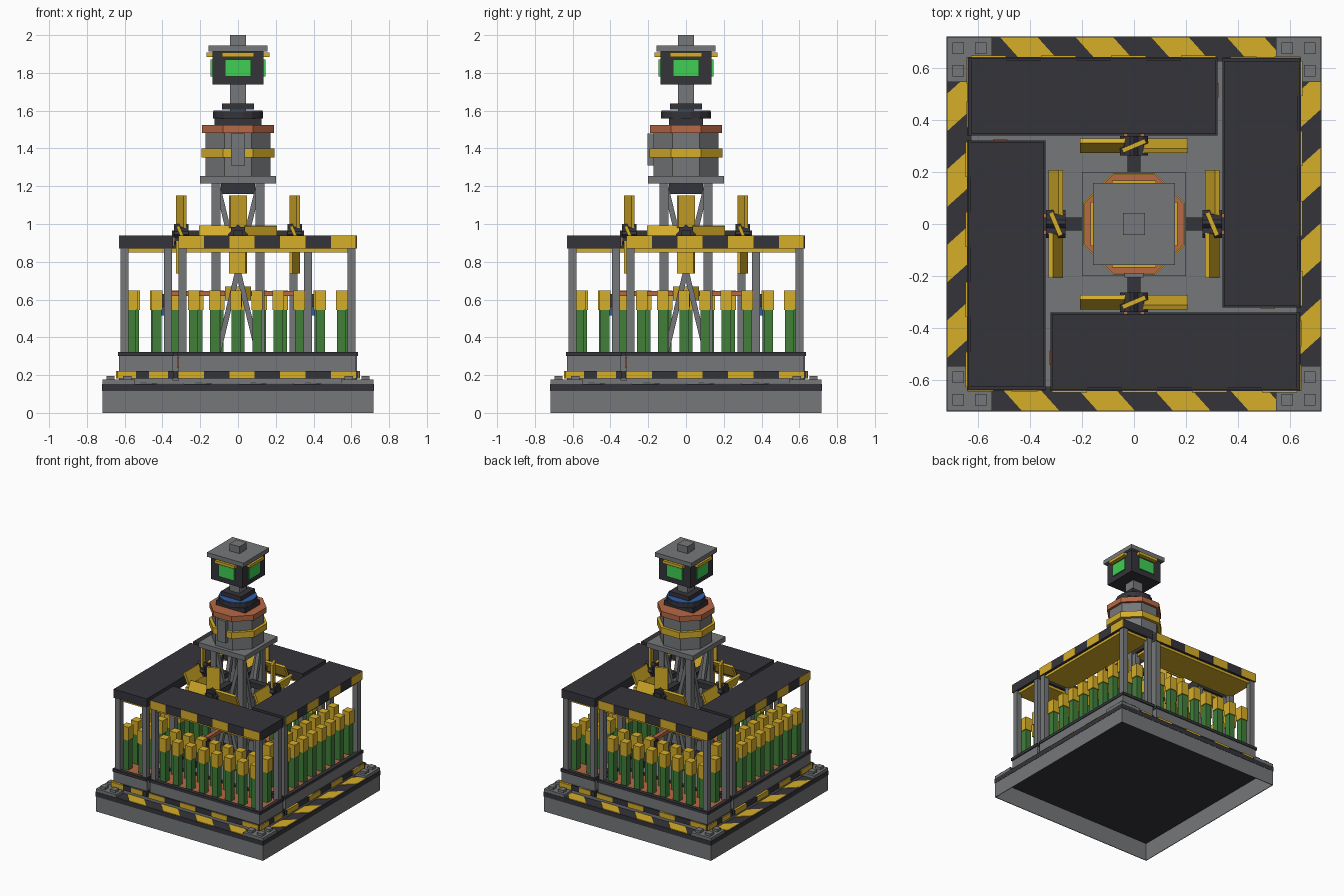
import bpy, bmesh, math
from mathutils import Matrix, Vector

cube = bpy.data.objects.get("Cube")
if cube:
    bpy.data.objects.remove(cube, do_unlink=True)


def material(name, r, g, b):
    m = bpy.data.materials.new(name)
    m.use_nodes = True
    m.diffuse_color = (r, g, b, 1)
    m.node_tree.nodes["Principled BSDF"].inputs["Base Color"].default_value = (r, g, b, 1)
    return m


GREY = material("steel grey", .18, .185, .19)
DARK = material("charcoal", .036, .034, .042)
YELLOW = material("hazard yellow", .67, .42, .022)
GREEN = material("stem green", .052, .21, .042)
RUST = material("rust", .47, .14, .06)
BLUE = material("water blue", .03, .11, .38)
SCREEN = material("screen green", .05, .62, .09)


def finish(name, mat, bm):
    mesh = bpy.data.meshes.new(name)
    bm.to_mesh(mesh)
    bm.free()
    mesh.materials.append(mat)
    obj = bpy.data.objects.new(name, mesh)
    bpy.context.collection.objects.link(obj)
    return obj


def box(x0, x1, y0, y1, z0, z1):
    """Matrix that turns a unit cube into the given box."""
    return (Matrix.Translation(((x0 + x1) / 2, (y0 + y1) / 2, (z0 + z1) / 2))
            @ Matrix.Diagonal((x1 - x0, y1 - y0, z1 - z0, 1)))


def slab(half, z0, z1):
    return box(-half, half, -half, half, z0, z1)


def beam(a, b, thick):
    a, b = Vector(a), Vector(b)
    turn = (b - a).to_track_quat('Z', 'Y').to_matrix().to_4x4()
    return (Matrix.Translation((a + b) / 2) @ turn
            @ Matrix.Diagonal((thick, thick, (b - a).length, 1)))


def make(name, mat, blocks, turns=4):
    """One object from cubes, repeated in quarter turns about the centre."""
    bm = bmesh.new()
    for k in range(turns):
        turn = Matrix.Rotation(k * math.pi / 2, 4, 'Z')
        for block in blocks:
            bmesh.ops.create_cube(bm, size=1, matrix=turn @ block)
    return finish(name, mat, bm)


def prism(name, mat, apothem, z0, z1, sides=8):
    r = apothem / math.cos(math.pi / sides)
    bm = bmesh.new()
    bmesh.ops.create_cone(bm, cap_ends=True, segments=sides, radius1=r, radius2=r, depth=z1 - z0,
                          matrix=Matrix.Translation((0, 0, (z0 + z1) / 2))
                          @ Matrix.Rotation(math.pi / sides, 4, 'Z'))
    return finish(name, mat, bm)


def frame(x0, x1, y0, y1, z0, z1, w):
    return [box(x0, x1, y0, y0 + w, z0, z1), box(x0, x1, y1 - w, y1, z0, z1),
            box(x0, x0 + w, y0 + w, y1 - w, z0, z1), box(x1 - w, x1, y0 + w, y1 - w, z0, z1)]


# Base: hollow skirt, dark border, deck, corner plates with bolts
make("base_skirt", GREY, frame(-.717, .717, -.717, .717, 0, .142, .005), 1)
make("base_band", DARK, frame(-.719, .719, -.719, .719, .117, .153, .003), 1)
make("base_border", DARK, [slab(.715, .14, .153)], 1)
make("base_deck", GREY, [slab(.625, .15, .172)], 1)
make("corner_plates", GREY, [box(.545, .717, .545, .717, .15, .176)])
make("corner_bolts", GREY, [box(x - .022, x + .022, y - .022, y + .022, .17, .195)
                            for x in (.587, .675) for y in (.587, .675)])

# Slanted floor stripes along each border
shear = Matrix.Identity(4)
shear[0][1] = -.9
stripe = shear @ box(-.072, .072, -.045, .045, -.003, .003)
make("floor_stripes", YELLOW, [Matrix.Translation((-.4 + i * .29, y, .154)) @ stripe
                               for i in range(4) for y in (-.67, .67)], 2)

# Planter beds, laid out as a pinwheel
LEFT, RIGHT, FRONT, BACK = -.315, .626, -.629, -.345
make("planter_body", GREY, [box(LEFT, RIGHT, FRONT, BACK, .17, .302)])
make("planter_rim", DARK, frame(LEFT - .005, RIGHT + .008, FRONT - .005, BACK + .005, .3, .322, .03))
make("planter_soil", RUST, [box(LEFT + .02, RIGHT - .02, FRONT + .02, BACK - .02, .29, .312)])
make("planter_belt", DARK, [box(LEFT - .006, RIGHT + .012, FRONT - .012, BACK + .006, .183, .222)])
make("planter_inlet", RUST, [box(LEFT - .009, LEFT, -.54, -.485, .24, .295)])
STEP = (RIGHT - LEFT) / 7
starts = [LEFT + i * STEP for i in range(0, 7, 2)]
make("belt_stripes", YELLOW,
     [box(x, x + STEP, FRONT - .017, FRONT, .183, .222) for x in starts]
     + [box(RIGHT, RIGHT + .017, y, y + .1, .183, .222) for y in (FRONT - .01, -.47)])

# Planter posts and roofs
make("planter_posts", GREY, [box(x - .021, x + .021, y - .021, y + .021, .31, .88)
                             for x in (-.293, .6) for y in (-.6, -.37)])
make("roof_slab", DARK, [box(LEFT, RIGHT, FRONT, BACK, .87, .938)])
make("roof_lining", YELLOW, [box(LEFT + .02, RIGHT - .02, FRONT + .02, BACK - .02, .85, .872)])
make("roof_stripes", YELLOW, [box(x, x + STEP, FRONT - .002, FRONT + .002, .871, .937) for x in starts])

# Plants: two rows of stems with caps per bed
spots = [(-.235 + i * .112, y) for i in range(8) for y in (-.563, -.43)]
make("plant_stems", GREEN, [box(x - .024, x + .024, y - .024, y + .024, .3, .55) for x, y in spots])
make("plant_caps", YELLOW, [box(x - .03, x + .03, y - .03, y + .03, .545, .648) for x, y in spots])

# Feed pipes from a central manifold, with valves
prism("feed_manifold", YELLOW, .068, .595, .67)
make("feed_pipes", RUST, [box(-.015, .015, -.39, -.06, .618, .645)])
make("feed_valves", DARK, [box(-.022, .022, -.42, -.375, .56, .63)])
make("feed_nozzles", BLUE, [box(-.012, .012, -.405, -.38, .515, .56)])

# Lattice tower
make("tower_legs", GREY, [box(.093, .14, .093, .14, .17, 1.22)])
make("tower_braces", GREY, [beam((s * .105, -.115, .32), (-s * .105, -.115, 1.19), .028)
                            for s in (-1, 1)])
make("tower_neck", DARK, [slab(.09, 1.16, 1.22)], 1)
make("tower_platform", GREY, [slab(.2, 1.215, 1.253)], 1)

# Bladed wheels on arms between the tower and the beds
HUB = Vector((0, -.3, .945))
make("wheel_arms", DARK, [box(-.025, .025, -.35, -.1, .925, .965)])
make("wheel_hubs", DARK, [Matrix.Translation(HUB) @ Matrix.Rotation(a, 4, 'Y') @ slab(.038, -.038, .038)
                          for a in (0, math.pi / 4)])
make("hub_caps", RUST, [box(-.04, .04, -.35, -.335, .88, .93)])
blade = Matrix.Rotation(math.radians(23), 4, 'Z') @ box(-.048, .048, -.009, .009, .035, .207)
make("wheel_blades", YELLOW, [Matrix.Translation(HUB) @ Matrix.Rotation(k * math.pi / 2, 4, 'Y') @ blade
                              for k in range(4)])

# Water tank
prism("tank_body", GREY, .172, 1.25, 1.49)
prism("tank_band", YELLOW, .194, 1.352, 1.4)
prism("tank_ring", RUST, .19, 1.482, 1.523)
make("tank_gauge", GREY, [box(-.036, .036, -.205, -.16, 1.31, 1.48)], 1)

# Neck collars, the wide one topped with a blue disc
make("collar_stem", DARK, [box(-.125, .125, -.09, .09, 1.52, 1.56)], 1)
prism("collar_wide", DARK, .133, 1.558, 1.595, 16)
prism("collar_disc", BLUE, .131, 1.594, 1.6, 16)
make("collar_narrow", DARK, [slab(.085, 1.605, 1.638)], 1)
make("head_neck", GREY, [slab(.043, 1.59, 1.75)], 1)

# Beacon head with a screen and visor on each side
make("head_box", DARK, [slab(.136, 1.738, 1.915)], 1)
make("head_screens", SCREEN, [box(-.068, .068, -.145, -.13, 1.78, 1.872)])
make("head_visors", YELLOW, [box(-.085, .085, -.166, -.13, 1.885, 1.907)])
make("head_roof", GREY, [slab(.157, 1.913, 1.946)], 1)
make("head_cap", GREY, [slab(.043, 1.94, 2)], 1)
